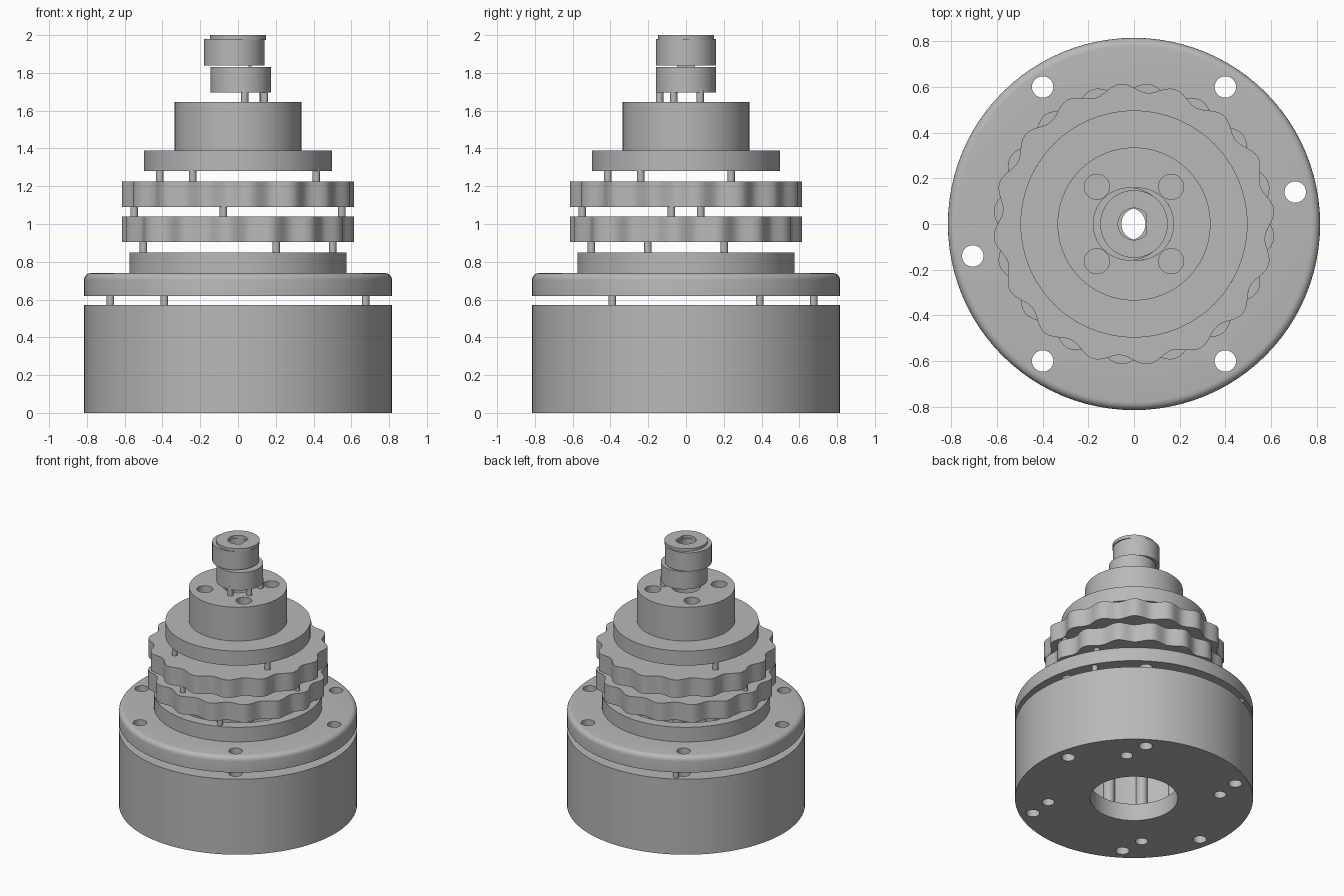
import bpy, bmesh
from math import sin, cos, pi, radians

cube = bpy.data.objects.get("Cube")
if cube:
    bpy.data.objects.remove(cube, do_unlink=True)

metal = bpy.data.materials.new("plain_grey")
metal.use_nodes = True
GREY = (0.48, 0.48, 0.48, 1)
metal.diffuse_color = GREY
metal.node_tree.nodes["Principled BSDF"].inputs["Base Color"].default_value = GREY


def finish(name, bm):
    bmesh.ops.recalc_face_normals(bm, faces=bm.faces)
    mesh = bpy.data.meshes.new(name)
    bm.to_mesh(mesh)
    bm.free()
    mesh.materials.append(metal)
    obj = bpy.data.objects.new(name, mesh)
    bpy.context.collection.objects.link(obj)
    return obj


def smooth(obj):
    bpy.ops.object.select_all(action='DESELECT')
    obj.select_set(True)
    bpy.context.view_layer.objects.active = obj
    bpy.ops.object.shade_smooth_by_angle(angle=radians(30))


def lathe(name, profile, x=0, steps=96, lobes=0, depth=0, phase=0):
    """Closed (radius, z) loop turned about z; outer radii may carry lobes."""
    bm = bmesh.new()
    rings = []
    limit = max(r for r, z in profile) - 0.001
    for i in range(steps):
        a = 2 * pi * i / steps
        wave = depth * cos(lobes * (a - phase))
        ring = []
        for r, z in profile:
            r += wave if r > limit else 0
            ring.append(bm.verts.new((x + r * cos(a), r * sin(a), z)))
        rings.append(ring)
    n = len(profile)
    for i in range(steps):
        p, q = rings[i], rings[(i + 1) % steps]
        for j in range(n):
            k = (j + 1) % n
            bm.faces.new((p[j], q[j], q[k], p[k]))
    return finish(name, bm)


def tube(outer, inner, z0, z1):
    return [(inner, z0), (outer, z0), (outer, z1), (inner, z1)]


def rods(name, spots, radius, z0, z1, steps=24):
    bm = bmesh.new()
    for x, y in spots:
        ends = [[bm.verts.new((x + radius * cos(2 * pi * i / steps),
                               y + radius * sin(2 * pi * i / steps), z))
                 for i in range(steps)] for z in (z0, z1)]
        bm.faces.new(ends[0])
        bm.faces.new(ends[1])
        for i in range(steps):
            k = (i + 1) % steps
            bm.faces.new((ends[0][i], ends[0][k], ends[1][k], ends[1][i]))
    return finish(name, bm)


def drill(obj, spots, radius, z0, z1):
    cutter = rods("cutter", spots, radius, z0, z1, 32)
    cutter.hide_render = True
    mod = obj.modifiers.new("holes", 'BOOLEAN')
    mod.operation = 'DIFFERENCE'
    mod.solver = 'EXACT'
    mod.object = cutter
    bpy.context.view_layer.objects.active = obj
    bpy.ops.object.modifier_apply(modifier=mod.name)
    bpy.data.objects.remove(cutter, do_unlink=True)


def polar(r, angles):
    return [(r * cos(radians(a)), r * sin(radians(a))) for a in angles]


parts = []
diagonals = [45, 135, 225, 315]
bolts = [(0.4, 0.6), (-0.4, 0.6), (0.4, -0.6), (-0.4, -0.6),
         (0.706, 0.14), (-0.706, -0.14)]

# Housing cup with bolt holes and ring pins
housing = lathe("housing", [(0.3, 0), (0.815, 0), (0.815, 0.57),
                            (0.62, 0.57), (0.62, 0.13), (0.3, 0.13)])
drill(housing, bolts, 0.047, -0.1, 0.7)
drill(housing, polar(0.59, diagonals), 0.043, -0.1, 0.1)
ring_pins = rods("ring_pins", polar(0.615, [225 + 360 / 17 * i for i in range(17)]),
                 0.04, 0.12, 0.565)

# Cover with rounded rim and raised collar
rim = [(0.78 + 0.035 * cos(a * pi / 10), 0.705 + 0.035 * sin(a * pi / 10))
       for a in range(6)]
cover = lathe("cover", [(0.5, 0.62), (0.815, 0.62)] + rim +
              [(0.575, 0.74), (0.575, 0.85), (0.5, 0.85)])
drill(cover, bolts, 0.047, 0.5, 0.8)
parts += [housing, ring_pins, cover]

# Two lobed discs, half a lobe apart
for name, z, shift in (("lower_lobed_disc", 0.905, -1), ("upper_lobed_disc", 1.09, 1)):
    disc = lathe(name, tube(0.597, 0.165, z, z + 0.135), steps=192,
                 lobes=16, depth=0.02, phase=shift * pi / 32)
    drill(disc, polar(0.29, diagonals), 0.08, z - 0.1, z + 0.3)
    parts.append(disc)

# Output flange with hub
hub = lathe("output_hub", [(0.1, 1.28), (0.497, 1.28), (0.497, 1.39),
                           (0.335, 1.39), (0.335, 1.645), (0.1, 1.645)])
drill(hub, polar(0.23, diagonals), 0.055, 1.4, 1.8)
parts.append(hub)

# Eccentric cams and the flat key in their bore
parts.append(lathe("lower_cam", tube(0.16, 0.07, 1.695, 1.83), x=0.015))
parts.append(lathe("upper_cam", tube(0.16, 0.07, 1.84, 1.98), x=-0.02))
parts.append(lathe("cam_collar", tube(0.148, 0.07, 1.975, 2.0)))
bm = bmesh.new()
bmesh.ops.create_cube(bm, size=1)
for v in bm.verts:
    v.co.x = 0.063 + v.co.x * 0.016
    v.co.y *= 0.095
    v.co.z = 1.8475 + v.co.z * 0.305
parts.append(finish("bore_key", bm))

# Locating pins bridging each gap
for name, z0, z1, spots in (
        ("cover_pins", 0.57, 0.62, polar(0.78, [30, 120, 210])),
        ("collar_pins", 0.85, 0.905, polar(0.54, [22, 202, 292])),
        ("disc_pins", 1.04, 1.09, polar(0.555, [-8, 172, 262])),
        ("flange_pins", 1.225, 1.28, polar(0.478, [-30, 150, 240])),
        ("cam_pins", 1.645, 1.695, [(0.035, -0.14), (0.14, -0.065), (0.135, 0.075)])):
    parts.append(rods(name, spots, 0.02, z0 - 0.02, z1 + 0.02))

for part in parts:
    smooth(part)
